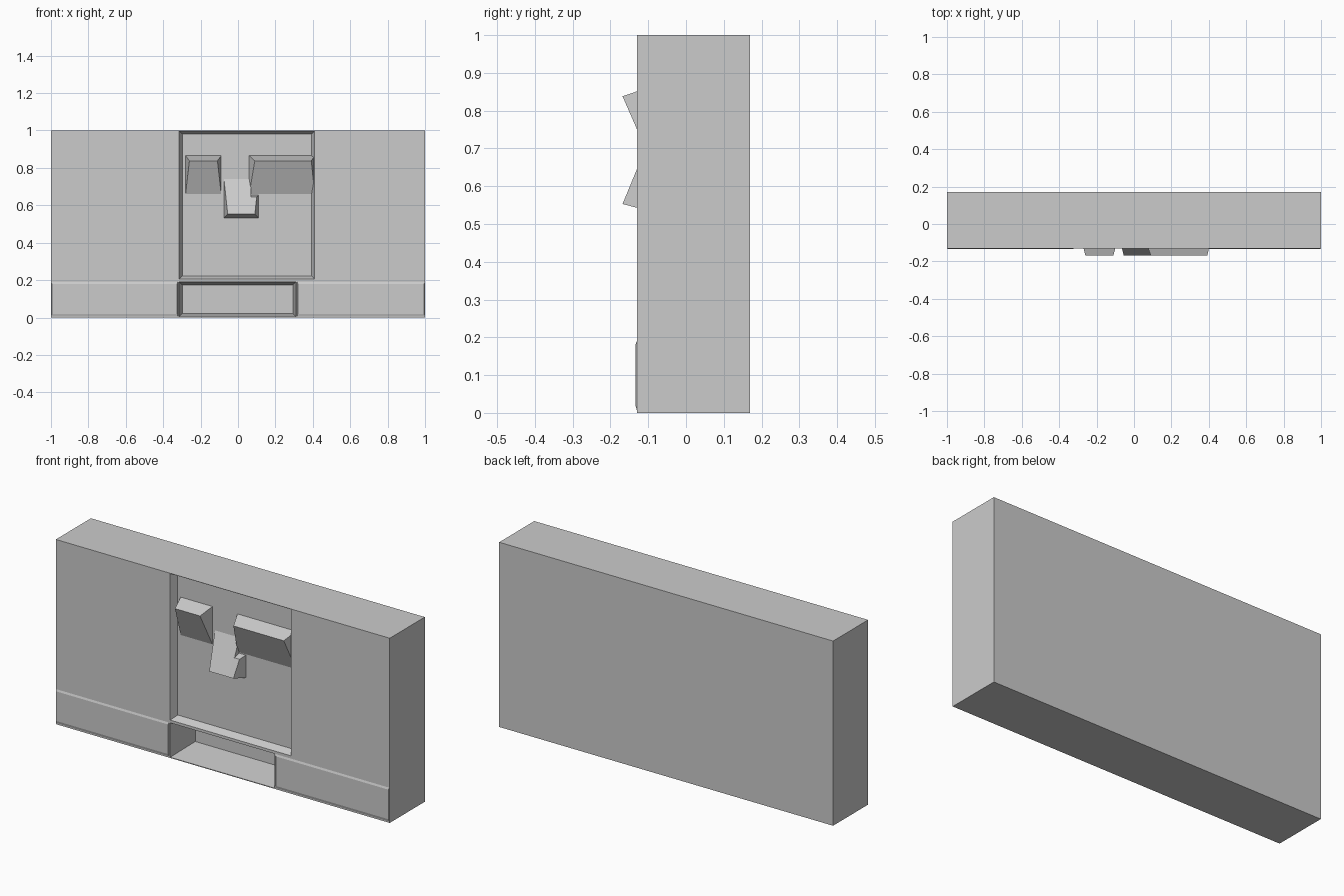
import bpy
import bmesh

if "Cube" in bpy.data.objects:
    bpy.data.objects.remove(bpy.data.objects["Cube"], do_unlink=True)

GREY = (0.6, 0.6, 0.6, 1)
grey = bpy.data.materials.new("plain grey")
grey.use_nodes = True
grey.diffuse_color = GREY
grey.node_tree.nodes["Principled BSDF"].inputs["Base Color"].default_value = GREY

FRONT, BACK, FLOOR, TIP = -0.13, 0.17, -0.09, -0.168


def hull(name, sections):
    """Convex solid through rectangles given as (y, x0, x1, z0, z1)."""
    bm = bmesh.new()
    for y, x0, x1, z0, z1 in sections:
        for x in (x0, x1):
            for z in (z0, z1):
                bm.verts.new((x, y, z))
    bmesh.ops.remove_doubles(bm, verts=bm.verts, dist=0.0001)
    result = bmesh.ops.convex_hull(bm, input=bm.verts)
    loose = [v for v in result["geom_interior"] if isinstance(v, bmesh.types.BMVert)]
    bmesh.ops.delete(bm, geom=loose, context="VERTS")
    bmesh.ops.dissolve_limit(bm, angle_limit=0.01, verts=bm.verts, edges=bm.edges)
    bmesh.ops.recalc_face_normals(bm, faces=bm.faces)
    mesh = bpy.data.meshes.new(name)
    bm.to_mesh(mesh)
    bm.free()
    mesh.materials.append(grey)
    obj = bpy.data.objects.new(name, mesh)
    bpy.context.collection.objects.link(obj)
    return obj


def carve(target, x0, x1, z0, z1, depth, slope):
    """Cut a pocket with sloping walls into the front of the target."""
    cutter = hull("pocket_cutter", [
        (FRONT - 0.1, x0, x1, z0, z1),
        (FRONT, x0, x1, z0, z1),
        (FRONT + depth, x0 + slope, x1 - slope, z0 + slope, z1 - slope)])
    cutter.hide_render = True
    mod = target.modifiers.new("pocket", "BOOLEAN")
    mod.operation = "DIFFERENCE"
    mod.solver = "EXACT"
    mod.object = cutter
    bpy.context.view_layer.objects.active = target
    bpy.ops.object.modifier_apply(modifier=mod.name)
    bpy.data.objects.remove(cutter, do_unlink=True)


# Block with a shallow square panel and a deep slot below it
block = hull("block", [(FRONT, -1, 1, 0, 1), (BACK, -1, 1, 0, 1)])
carve(block, -0.315, 0.41, 0.205, 0.998, FLOOR - FRONT, 0.017)
carve(block, -0.315, 0.31, 0.004, 0.19, 0.19, 0.017)

# Slightly raised lower band on each side of the slot
for side, x0, x1 in (("right", -1, -0.32), ("left", 0.315, 1)):
    hull("lower_band_" + side, [
        (FRONT + 0.002, x0, x1, 0, 0.195),
        (FRONT - 0.004, x0 + 0.005, x1 - 0.005, 0.02, 0.18)])

# Two wedges that lean out towards the top
hull("brow_wedge_right", [
    (FLOOR, -0.28, -0.09, 0.66, 0.865),
    (TIP, -0.26, -0.11, 0.838, 0.838)])
hull("brow_wedge_left", [
    (FLOOR, 0.06, 0.41, 0.66, 0.865),
    (TIP, 0.09, 0.392, 0.838, 0.838)])

# Wedge between them that leans out towards the bottom, with a stepped side
hull("nose_wedge", [
    (FLOOR, -0.075, 0.07, 0.533, 0.74),
    (TIP, -0.055, 0.07, 0.553, 0.553)])
hull("nose_step", [
    (FLOOR, 0.06, 0.11, 0.533, 0.655),
    (FRONT, 0.06, 0.1, 0.543, 0.645),
    (TIP, 0.06, 0.09, 0.553, 0.553)])
